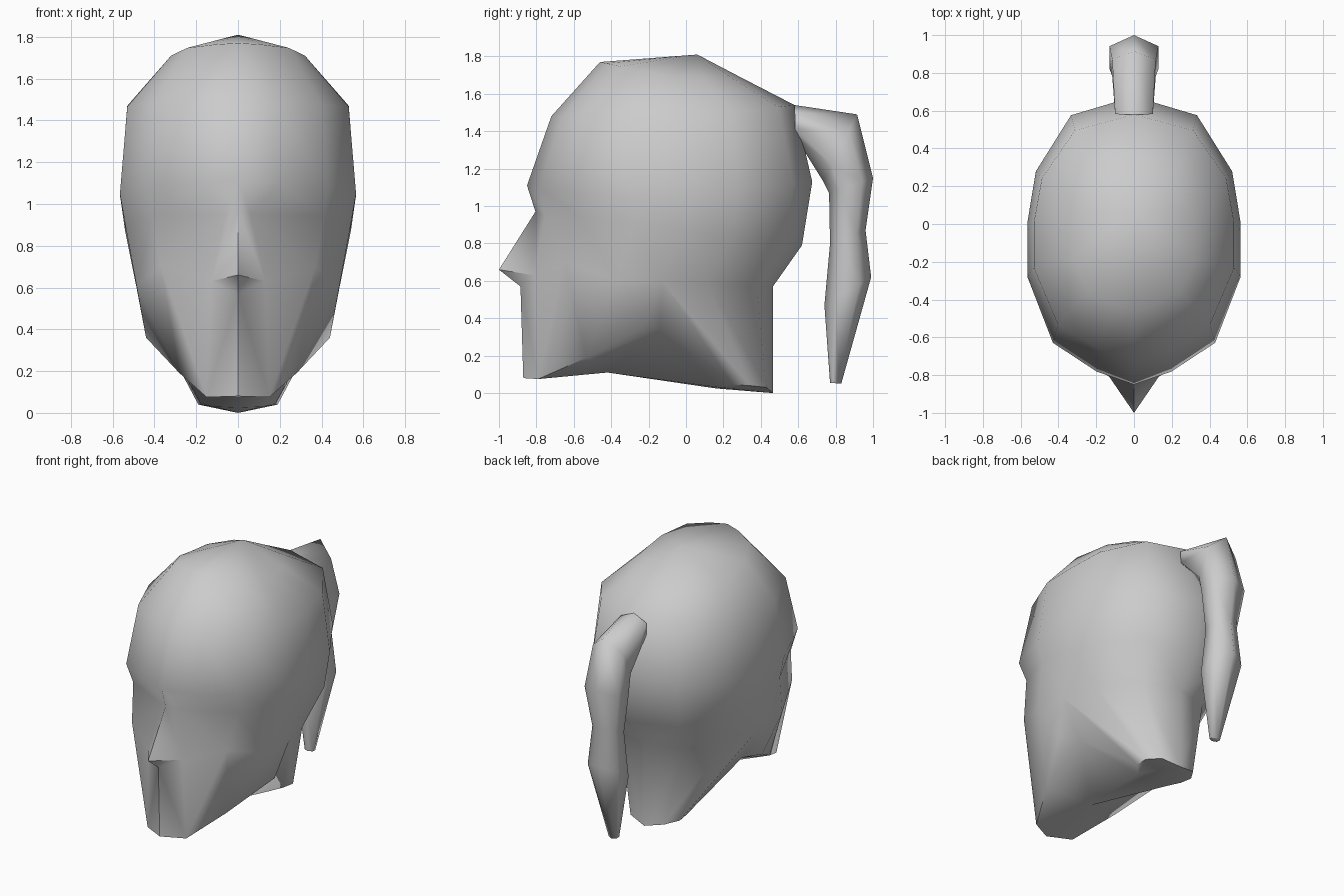
import bpy, bmesh, math

if "Cube" in bpy.data.objects:
    bpy.data.objects.remove(bpy.data.objects["Cube"])


def finish(bm, name, angle):
    """Turn a bmesh into a smooth-shaded object."""
    bmesh.ops.recalc_face_normals(bm, faces=bm.faces[:])
    mesh = bpy.data.meshes.new(name)
    bm.to_mesh(mesh)
    bm.free()
    ob = bpy.data.objects.new(name, mesh)
    bpy.context.collection.objects.link(ob)
    bpy.ops.object.select_all(action='DESELECT')
    ob.select_set(True)
    bpy.context.view_layer.objects.active = ob
    bpy.ops.object.shade_smooth_by_angle(angle=math.radians(angle))
    return ob


# Head: half outline seen from above (width factor, front-to-back factor)
outline = [(0, 0), (.35, .045), (.76, .145), (1, .375),
           (1, .56), (.92, .74), (.59, .935), (0, 1)]
# Levels: z at front, side, back; y at front, back; half width
levels = [(1.77, 1.69, 1.70, -.46, .27, .32),
          (1.48, 1.46, 1.54, -.72, .58, .53),
          (1.11, 1.03, 1.13, -.85, .675, .565),
          (.97, .88, .79, -.805, .62, .54),
          (.62, .60, .57, -.88, .465, .485)]

bm = bmesh.new()
rows = []
for zf, zs, zb, yf, yb, hw in levels:
    row = []
    for sx, t in outline:
        z = zf + (zs - zf) * t * 2 if t < .5 else zs + (zb - zs) * (t - .5) * 2
        row.append(bm.verts.new((sx * hw, yf + (yb - yf) * t, z)))
    rows.append(row)
low = rows[4]
# Inner eye corner, eye socket, nose base, nostril, cheekbone, nape
rows[3][1].co = (.06, -.755, .95)
rows[3][2].co.y += .02
low[0].co = (0, -.885, .57)
low[1].co = (.13, -.81, .63)
low[2].co = (.37, -.65, .70)
low[5].co.x = .42
low[6].co.x = .25

for a, b in zip(rows, rows[1:]):
    for i in range(7):
        if not (b is low and i == 0):
            bm.faces.new((a[i], b[i], b[i + 1], a[i + 1]))
crown = bm.verts.new((0, .06, 1.81))
for i in range(7):
    bm.faces.new((crown, rows[0][i], rows[0][i + 1]))

# Nose
tip = bm.verts.new((0, -1, .66))
bm.faces.new((rows[3][0], tip, low[1], rows[3][1]))
bm.faces.new((tip, low[0], low[1]))

# Jaw, throat and neck
jaw = [bm.verts.new(p) for p in
       [(0, -.87, .08), (.15, -.79, .075), (.28, -.53, .19), (.44, -.22, .36)]]
neck = [bm.verts.new(p) for p in
        [(0, .16, .025), (.12, .18, .03), (.18, .25, .045),
         (.19, .34, .04), (.13, .43, .03), (0, .465, 0)]]
throat = bm.verts.new((0, -.42, .11))
inner = bm.verts.new((.34, -.14, .34))
for i in range(3):
    bm.faces.new((low[i + 4], neck[i + 2], neck[i + 3], low[i + 5]))
for i in (1, 2):
    bm.faces.new((low[i], jaw[i], low[i + 1]))
    bm.faces.new((low[i + 1], jaw[i], jaw[i + 1]))
for f in [(low[0], jaw[0], jaw[1], low[1]),
          (low[3], jaw[3], low[4]), (jaw[0], throat, jaw[1]),
          (jaw[1], throat, jaw[2]), (jaw[2], throat, inner),
          (jaw[2], inner, jaw[3]), (jaw[3], inner, low[4]),
          (throat, neck[0], neck[1], inner), (inner, neck[1], neck[2]),
          (inner, neck[2], low[4]), neck]:
    bm.faces.new(f)
bmesh.ops.mirror(bm, geom=bm.verts[:] + bm.edges[:] + bm.faces[:],
                 axis='X', merge_dist=.001)
finish(bm, "head", 55)

# Ponytail: six-sided rings (front y, z; back y, z; half width)
bm = bmesh.new()
rings = []
for yf, zf, yb, zb, w in [(.585, 1.37, .58, 1.54, .10),
                          (.735, 1.13, .915, 1.49, .115),
                          (.765, 1.07, 1.0, 1.15, .13),
                          (.77, .80, .96, .87, .09),
                          (.74, .47, .99, .62, .115),
                          (.77, .055, .83, .05, .03)]:
    rings.append([bm.verts.new((s * w, yf + (yb - yf) * t, zf + (zb - zf) * t))
                  for s, t in [(0, 0), (1, .25), (1, .75),
                               (0, 1), (-1, .75), (-1, .25)]])
for a, b in zip(rings, rings[1:]):
    for i in range(6):
        j = (i + 1) % 6
        bm.faces.new((a[i], a[j], b[j], b[i]))
bm.faces.new(rings[0])
bm.faces.new(rings[-1])
finish(bm, "ponytail", 80)
